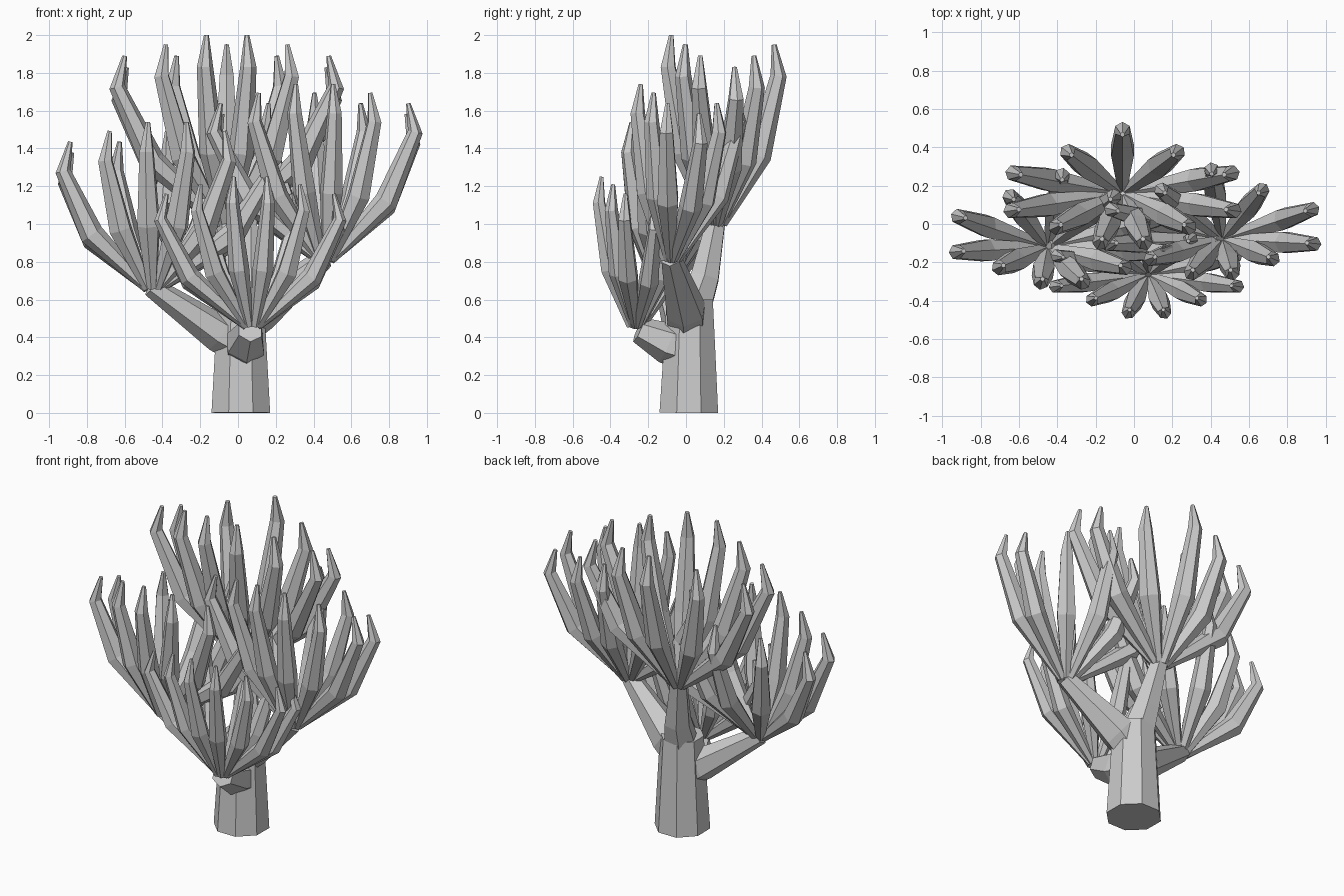
import bpy, bmesh, math
from mathutils import Vector

if "Cube" in bpy.data.objects:
    bpy.data.objects.remove(bpy.data.objects["Cube"])


def tube(name, path, radii, sides, turn=0.0):
    """Flat-faced tapering tube with one ring of vertices per path point."""
    bm = bmesh.new()
    pts = [Vector(p) for p in path]
    rings = []
    for i, p in enumerate(pts):
        d = (pts[min(i + 1, len(pts) - 1)] - pts[max(i - 1, 0)]).normalized()
        out = pts[-1] - pts[0]
        ref = Vector((out.x, out.y, 0))
        if ref.length < 0.01:
            ref = Vector((1, 0, 0))
        u = (ref - d * ref.dot(d)).normalized()
        v = d.cross(u)
        ring = []
        for k in range(sides):
            a = turn + 2 * math.pi * k / sides
            ring.append(bm.verts.new(p + radii[i] * (u * math.cos(a) + v * math.sin(a))))
        rings.append(ring)
    for r0, r1 in zip(rings, rings[1:]):
        for k in range(sides):
            n = (k + 1) % sides
            bm.faces.new((r0[k], r0[n], r1[n], r1[k]))
    bm.faces.new(rings[0][::-1])
    bm.faces.new(rings[-1])
    bmesh.ops.recalc_face_normals(bm, faces=bm.faces)
    me = bpy.data.meshes.new(name)
    bm.to_mesh(me)
    bm.free()
    ob = bpy.data.objects.new(name, me)
    bpy.context.collection.objects.link(ob)
    return ob


# trunk
trunk = tube("trunk", [(0.015, 0.015, 0), (0.015, 0.018, 0.3), (0.015, 0.02, 0.6)],
             [0.168, 0.15, 0.132], 8, math.pi / 8)

# main branches
tube("left_branch", [(0.0, 0.0, 0.36), (-0.1, -0.02, 0.42), (-0.46, -0.11, 0.67)],
     [0.1, 0.1, 0.055], 6)
tube("front_branch", [(0.03, 0.0, 0.33), (0.04, -0.1, 0.37), (0.065, -0.25, 0.44)],
     [0.11, 0.11, 0.07], 6)
tube("right_branch", [(0.02, 0.01, 0.46), (0.12, 0.0, 0.54), (0.46, -0.08, 0.82)],
     [0.11, 0.11, 0.055], 6)
tube("back_branch", [(0.01, 0.03, 0.53), (-0.01, 0.1, 0.72), (-0.06, 0.16, 1.02)],
     [0.11, 0.085, 0.055], 6)

# elbow offsets (x, y) and tip drop for one fan, right half
FAN = [(0.115, -0.245, 0.0), (0.345, -0.165, 0.05), (0.58, -0.08, 0.11),
       (0.57, 0.115, 0.17), (0.285, 0.225, 0.11), (0.0, 0.34, 0.05)]


def fan(name, base, centre, top, s):
    """Ring of fingers: thin root, thick middle, elbow, pointed tip."""
    base, c = Vector(base), Vector(centre)
    n = 0
    for x, y, drop in FAN:
        for side in ((1, -1) if x else (1,)):
            off = Vector((side * x, y)) * s
            tip_z = top - drop * s
            e = c + off
            lat = e - base.xy
            h = tip_z - 0.165 * s - base.z
            t = c + off * 0.93
            root = base.xy + lat.normalized() * 0.03
            mid = base.xy + lat * 0.68
            path = [(*root, base.z), (*mid, base.z + h * 0.46),
                    (*e, base.z + h), (*t, tip_z)]
            n += 1
            tube(f"{name}_finger_{n}", path,
                 [0.028 * s, 0.068 * s, 0.043 * s, 0.013 * s], 6)


# four fans
fan("left", (-0.45, -0.12, 0.66), (-0.375, -0.07), 1.54, 0.95)
fan("front", (0.075, -0.265, 0.46), (0.065, -0.26), 1.25, 0.82)
fan("right", (0.46, -0.08, 0.81), (0.405, -0.03), 1.74, 0.92)
fan("back", (-0.06, 0.16, 1.0), (-0.06, 0.15), 2.0, 1.0)
